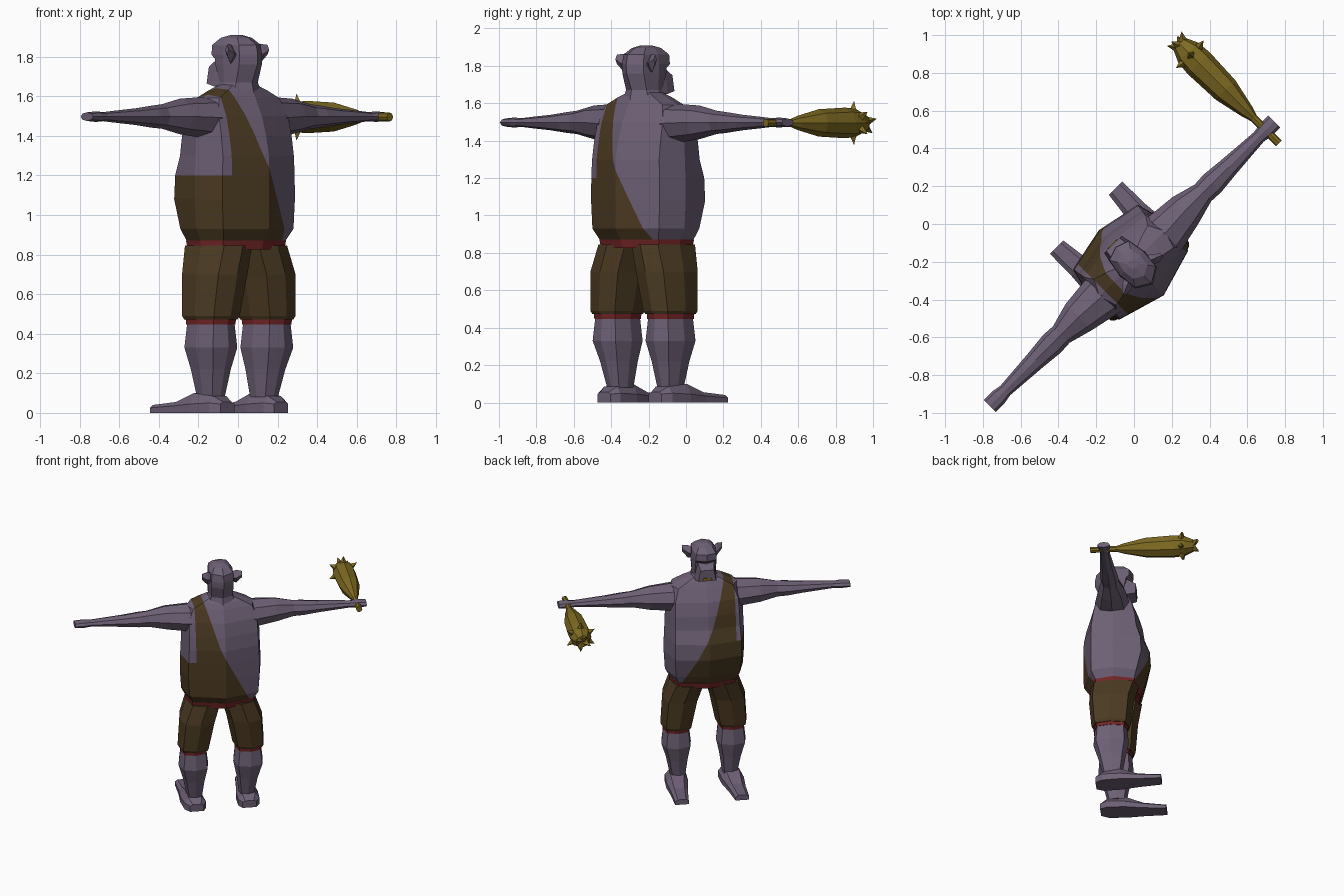
import bpy, bmesh, math
from mathutils import Matrix, Vector

if "Cube" in bpy.data.objects:
    bpy.data.objects.remove(bpy.data.objects["Cube"])

# Local frame: x = character's right, y = forward; then turned 45 degrees
FRAME = Matrix.Translation((-0.01, -0.21, 0)) @ Matrix.Rotation(math.radians(45), 4, 'Z')


def material(name, rgb):
    m = bpy.data.materials.new(name)
    m.diffuse_color = (*rgb, 1)
    m.use_nodes = True
    m.node_tree.nodes["Principled BSDF"].inputs["Base Color"].default_value = m.diffuse_color
    return m


SKIN = material("grey_purple_skin", (0.155, 0.118, 0.18))
CLOTH = material("brown_cloth", (0.072, 0.043, 0.016))
RED = material("dark_red_trim", (0.17, 0.018, 0.02))
WOOD = material("yellow_wood", (0.21, 0.145, 0.016))


def finish(name, bm, mats):
    bmesh.ops.recalc_face_normals(bm, faces=bm.faces[:])
    bm.transform(FRAME)
    me = bpy.data.meshes.new(name)
    bm.to_mesh(me)
    bm.free()
    for m in mats:
        me.materials.append(m)
    ob = bpy.data.objects.new(name, me)
    bpy.context.collection.objects.link(ob)
    return ob


def loft(rings):
    """Skin a list of equal-sized point rings and cap the ends."""
    bm = bmesh.new()
    rows = [[bm.verts.new(p) for p in r] for r in rings]
    n = len(rows[0])
    for a, b in zip(rows, rows[1:]):
        for i in range(n):
            j = (i + 1) % n
            bm.faces.new((a[i], a[j], b[j], b[i]))
    bm.faces.new(rows[0][::-1])
    bm.faces.new(rows[-1])
    return bm


def body_ring(z, w, f, b, y=0):
    """Eight-sided body section: half width, front depth, back depth."""
    return [(0, y + f, z), (0.82 * w, y + 0.8 * f, z), (w, y, z), (0.88 * w, y - 0.68 * b, z),
            (0, y - b, z), (-0.88 * w, y - 0.68 * b, z), (-w, y, z), (-0.82 * w, y + 0.8 * f, z)]


def leg_ring(z, x, w, d, y=-0.02):
    k = 0.8
    pts = [(0, 1), (k, k), (1, 0), (k, -k), (0, -1), (-k, -k), (-1, 0), (-k, k)]
    return [(x + px * w, y + py * d, z) for px, py in pts]


def cut(bm, x, z, x2, z2, keep):
    """Cut faces chosen by keep(center) along a line in the side-to-side/height plane."""
    faces = [f for f in bm.faces if keep(f.calc_center_median())]
    geom = list({v for f in faces for v in f.verts}) + list({e for f in faces for e in f.edges}) + faces
    bmesh.ops.bisect_plane(bm, geom=geom, dist=1e-5, plane_co=(x, 0, z),
                           plane_no=(z2 - z, 0, x - x2))


# Torso with one-shouldered tunic
bm = loft([body_ring(*r) for r in [
    (0.865, 0.25, 0.18, 0.19), (0.93, 0.285, 0.205, 0.235), (1.08, 0.295, 0.25, 0.237),
    (1.2, 0.293, 0.243, 0.237), (1.3, 0.288, 0.205, 0.235), (1.4, 0.285, 0.19, 0.215),
    (1.5, 0.28, 0.16, 0.185), (1.59, 0.245, 0.105, 0.14), (1.63, 0.16, 0.08, 0.12),
    (1.66, 0.09, 0.05, 0.09)]])
cut(bm, -0.13, 1.62, -0.03, 1.3, lambda c: c.z > 1.3)
cut(bm, -0.03, 1.3, 0.19, 0.87, lambda c: c.z < 1.3)
cut(bm, -0.205, 1.2, -0.205, 1.7, lambda c: c.z > 1.2)
for f in bm.faces:
    c = f.calc_center_median()
    edge = -0.03 - (c.z - 1.3) * (0.3125 if c.z > 1.3 else 0.5116)
    if c.x < edge and (c.z < 1.2 or c.x > -0.205):
        f.material_index = 1
finish("torso_with_tunic", bm, [SKIN, CLOTH])

# Belt
finish("belt", loft([body_ring(0.825, 0.25, 0.175, 0.185), body_ring(0.872, 0.255, 0.186, 0.196)]), [RED])

# Head, snout and mouth
finish("head", loft([body_ring(*r) for r in [
    (1.6, 0.12, 0.07, 0.13), (1.67, 0.088, 0.06, 0.115), (1.76, 0.092, 0.09, 0.152),
    (1.79, 0.092, 0.095, 0.155), (1.81, 0.092, 0.125, 0.155), (1.86, 0.088, 0.122, 0.145),
    (1.895, 0.06, 0.075, 0.09), (1.91, 0.025, 0.02, 0.03)]]), [SKIN])


def box_ring(y, w, z0, z1):
    return [(-w, y, z0), (w, y, z0), (0.75 * w, y, z1), (-0.75 * w, y, z1)]


finish("snout", loft([box_ring(0.0, 0.08, 1.655, 1.8), box_ring(0.08, 0.078, 1.65, 1.785),
                      box_ring(0.145, 0.065, 1.665, 1.75)]), [SKIN])
finish("teeth", loft([box_ring(0.13, 0.04, 1.672, 1.69), box_ring(0.149, 0.035, 1.672, 1.69)]), [WOOD])


def side_ring(x, y, z, hy, hz, n=8):
    """Section across an arm or ear, at distance x from the middle."""
    return [(x, y + hy * math.cos(2 * math.pi * i / n), z + hz * math.sin(2 * math.pi * i / n))
            for i in range(n)]


FOOT = [(-0.13, 0.05, 0.045, 0.055), (-0.08, 0.078, 0.05, 0.085), (0.05, 0.08, 0.045, 0.1),
        (0.18, 0.062, 0.035, 0.055), (0.345, 0.05, 0.025, 0.04)]

for side, label in ((1, "right"), (-1, "left")):
    def put(name, rings, mat):
        finish(label + "_" + name, loft([[(side * x, y, z) for x, y, z in r] for r in rings]), [mat])

    # Ear
    put("ear", [side_ring(0.07, -0.05, 1.81, 0.03, 0.035, 4), side_ring(0.105, -0.065, 1.815, 0.03, 0.05, 4),
                side_ring(0.145, -0.08, 1.835, 0.012, 0.025, 4)], SKIN)
    # Arm and hand
    put("arm", [side_ring(*r) for r in [
        (0.23, -0.01, 1.492, 0.125, 0.105), (0.4, 0, 1.498, 0.098, 0.09), (0.53, 0, 1.498, 0.062, 0.062),
        (0.6, 0, 1.497, 0.066, 0.056), (0.72, 0, 1.497, 0.054, 0.042), (0.87, 0, 1.497, 0.042, 0.03),
        (0.95, 0, 1.497, 0.036, 0.023), (1.0, 0, 1.497, 0.045, 0.027), (1.065, 0, 1.497, 0.045, 0.022)]], SKIN)
    # Leg: shorts, cuff, shin and foot
    put("shorts_leg", [leg_ring(0.845, 0.125, 0.125, 0.175, 0), leg_ring(0.7, 0.172, 0.13, 0.162),
                       leg_ring(0.49, 0.2, 0.115, 0.142), leg_ring(0.472, 0.2, 0.105, 0.132)], CLOTH)
    put("cuff", [leg_ring(0.48, 0.2, 0.1, 0.126), leg_ring(0.447, 0.2, 0.098, 0.122)], RED)
    put("shin", [leg_ring(0.46, 0.2, 0.093, 0.117), leg_ring(0.33, 0.2, 0.108, 0.128),
                 leg_ring(0.22, 0.195, 0.08, 0.098, -0.015), leg_ring(0.08, 0.19, 0.056, 0.068, -0.01)], SKIN)
    put("foot", [[(0.2 + dx + 0.06 * y, y, z) for dx, z in
                  ((-w, 0), (w, 0), (w, zm), (0.6 * w, zt), (-0.6 * w, zt), (-w, zm))]
                 for y, w, zm, zt in FOOT], SKIN)

# Club held in the right hand, pointing forward
CX, CZ = 1.0, 1.495


def club_ring(y, r):
    return [(CX + r * math.cos(math.pi * i / 4), y, CZ + r * math.sin(math.pi * i / 4)) for i in range(8)]


finish("club", loft([club_ring(*r) for r in [
    (-0.1, 0.022), (0.09, 0.022), (0.14, 0.038), (0.3, 0.073), (0.5, 0.082),
    (0.58, 0.075), (0.645, 0.045)]]), [WOOD])

# Club spikes: one ring around the head, one tilted forward
bm = bmesh.new()
for count, y, tilt, reach, shift in ((6, 0.55, 0.15, 0.075, 0.5), (4, 0.61, 0.9, 0.05, 0.25)):
    for i in range(count):
        a = 2 * math.pi * (i + shift) / count
        d = Vector((math.cos(a) * math.cos(tilt), math.sin(tilt), math.sin(a) * math.cos(tilt)))
        m = (Matrix.Translation(Vector((CX, y, CZ)) + d * reach)
             @ d.to_track_quat('Z', 'Y').to_matrix().to_4x4())
        bmesh.ops.create_cone(bm, cap_ends=True, segments=4, radius1=0.042, radius2=0.0,
                              depth=0.09, matrix=m)
finish("club_spikes", bm, [WOOD])
